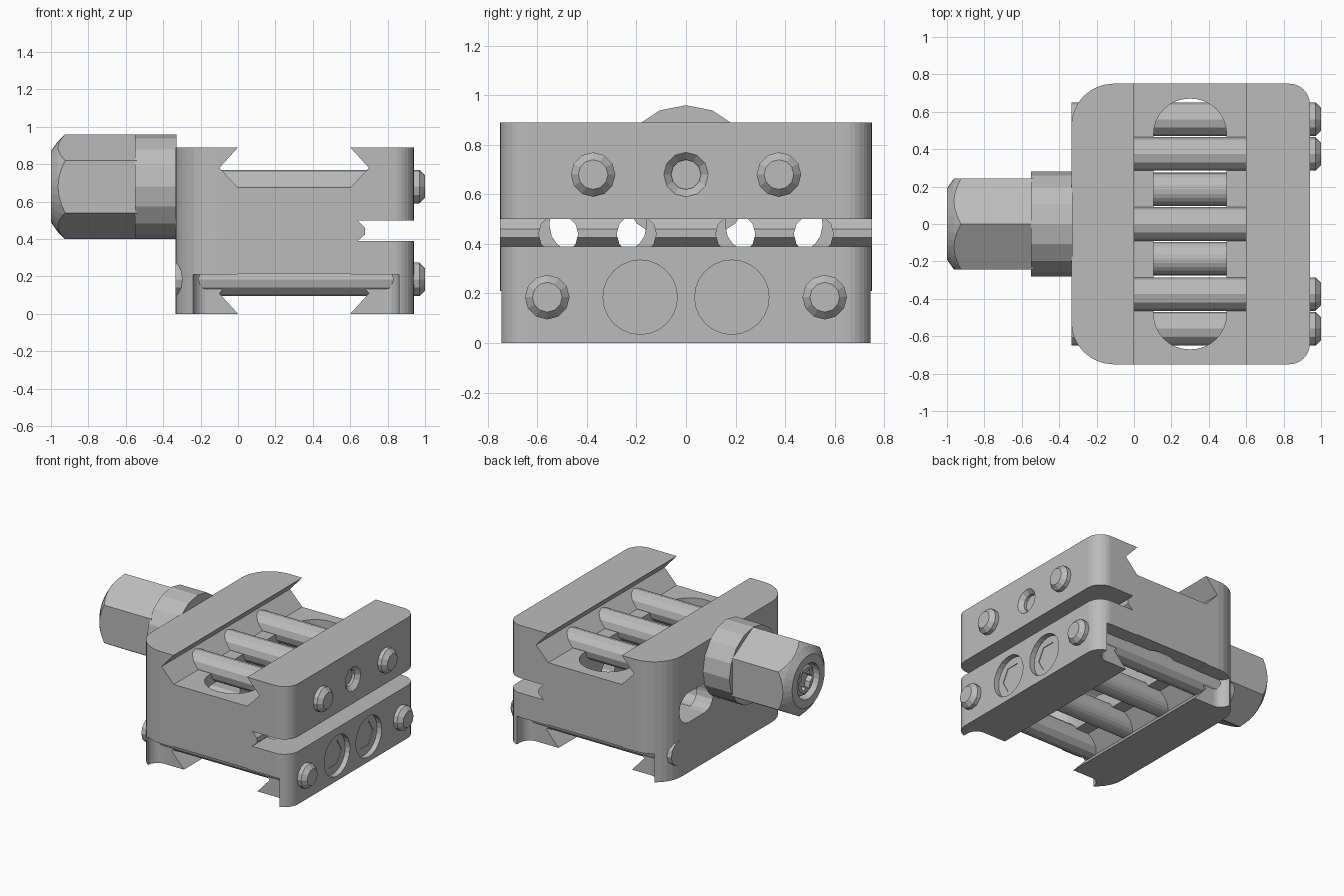
import bpy, bmesh
from math import sin, cos, pi, radians

if "Cube" in bpy.data.objects:
    bpy.data.objects.remove(bpy.data.objects["Cube"], do_unlink=True)

steel = bpy.data.materials.new("plain_grey")
steel.use_nodes = True
GREY = (0.5, 0.5, 0.5, 1)
steel.diffuse_color = GREY
steel.node_tree.nodes["Principled BSDF"].inputs["Base Color"].default_value = GREY


def finish(name, bm):
    bmesh.ops.recalc_face_normals(bm, faces=bm.faces)
    mesh = bpy.data.meshes.new(name)
    bm.to_mesh(mesh)
    bm.free()
    mesh.materials.append(steel)
    ob = bpy.data.objects.new(name, mesh)
    bpy.context.collection.objects.link(ob)
    return ob


def prism(name, points, axis, start, end):
    """Extrude a closed outline along an axis."""
    bm = bmesh.new()
    place = {"x": lambda p, d: (d, p[0], p[1]),
             "y": lambda p, d: (p[0], d, p[1]),
             "z": lambda p, d: (p[0], p[1], d)}[axis]
    a = [bm.verts.new(place(p, start)) for p in points]
    b = [bm.verts.new(place(p, end)) for p in points]
    bm.faces.new(a)
    bm.faces.new(b)
    for i in range(len(a)):
        j = (i + 1) % len(a)
        bm.faces.new((a[i], a[j], b[j], b[i]))
    return finish(name, bm)


def turned(name, profile, y, z, sides=12, phase=0.0):
    """Solid of (x, radius) rings around an axis parallel to x."""
    bm = bmesh.new()
    rings = []
    for x, r in profile:
        rings.append([bm.verts.new((x, y + r * cos(phase + 2 * pi * i / sides),
                                    z + r * sin(phase + 2 * pi * i / sides)))
                      for i in range(sides)])
    bm.faces.new(rings[0])
    bm.faces.new(rings[-1])
    for a, b in zip(rings, rings[1:]):
        for i in range(sides):
            j = (i + 1) % sides
            bm.faces.new((a[i], a[j], b[j], b[i]))
    return finish(name, bm)


def rounded(x0, x1, y0, y1, left, right, steps=8):
    """Rectangle outline with its own corner radius on each side."""
    pts = []
    for cx, cy, r, start in ((x1 - right, y1 - right, right, 0),
                             (x0 + left, y1 - left, left, 90),
                             (x0 + left, y0 + left, left, 180),
                             (x1 - right, y0 + right, right, 270)):
        for i in range(steps + 1):
            a = radians(start + 90 * i / steps)
            pts.append((cx + r * cos(a), cy + r * sin(a)))
    return pts


def boolean(target, cutter, operation="DIFFERENCE"):
    mod = target.modifiers.new("cut", "BOOLEAN")
    mod.operation = operation
    mod.solver = "EXACT"
    mod.object = cutter
    bpy.context.view_layer.objects.active = target
    bpy.ops.object.modifier_apply(modifier=mod.name)
    bpy.data.objects.remove(cutter, do_unlink=True)


UPPER_Z, LOWER_Z, TOP = 0.68, 0.185, 0.89
LEFT_X, RIGHT_X = -0.335, 0.94

# Main block with rounded vertical corners
body = prism("clamp_body", rounded(LEFT_X, RIGHT_X, -0.75, 0.75, 0.225, 0.11), "z", 0, TOP)

# Dovetail channels in the top and the underside
dovetail = [(0.01, -0.01), (0, 0), (-0.1, 0.11), (0, 0.215),
            (0.6, 0.215), (0.7, 0.11), (0.6, 0), (0.59, -0.01)]
boolean(body, prism("lower_channel", dovetail, "y", -1, 1))
boolean(body, prism("upper_channel", [(x, TOP - z) for x, z in dovetail], "y", -1, 1))

# Scooped ends of the lower jaws
for s in (-1, 1):
    outline = [(x, s * y) for x, y in rounded(-0.24, 0.86, 0.63, 1.0, 0.08, 0.08)]
    boolean(body, prism("jaw_scoop", outline, "z", -0.05, 0.21))

# Oblong window between the channels
boolean(body, prism("window", rounded(0.105, 0.495, -0.67, 0.67, 0.19, 0.19), "z", 0.1, 0.8))

# Clamping slit with a ridge at its inner end
boolean(body, prism("slit", [(1.1, 0.39), (0.64, 0.39), (0.68, 0.425), (0.68, 0.46),
                             (0.64, 0.5), (1.1, 0.5)], "y", -1, 1))

# Cross holes and oblong pockets in the plain side
for s in (-1, 1):
    for y in (0.2, 0.515):
        boolean(body, turned("cross_hole", [(-0.2, 0.08), (0.7, 0.08)], s * y, 0.44))
    pocket = [(s * y, z) for y, z in rounded(0.16, 0.55, 0.37, 0.59, 0.1, 0.1, 4)]
    boolean(body, prism("pocket", pocket, "x", -0.5, 0.2))

# Counterbores for the socket screws and the tapered end recess
for y in (-0.185, 0.185):
    boolean(body, turned("counterbore", [(0.9, 0.15), (1.1, 0.15)], y, LOWER_Z, 24))
boolean(body, turned("end_recess", [(0.89, 0.06), (0.91, 0.06), (0.94, 0.09), (1.1, 0.09)], 0, UPPER_Z))

# Round cross bars with chamfered heads
head = [(LEFT_X, 0.09), (0.97, 0.09), (1.0, 0.06)]
for s, side in ((-1, "front"), (1, "back")):
    turned(side + "_upper_bar", head, s * 0.375, UPPER_Z)
    turned(side + "_lower_bar", head, s * 0.56, LOWER_Z)
    # Socket screws
    screw = turned(side + "_socket_screw", [(LEFT_X + 0.01, 0.09), (0.72, 0.09), (0.721, 0.145),
                                            (0.905, 0.145)], s * 0.185, LOWER_Z, 24)
    boolean(screw, turned("hex_socket", [(0.78, 0.1), (1.1, 0.1)], s * 0.185, LOWER_Z, 6))
turned("middle_upper_bar", [(LEFT_X, 0.09), (0.89, 0.09)], 0, UPPER_Z)

# Large clamp nut: round flange, then a chamfered hexagon
turned("nut_flange", [(-0.55, 0.28), (-0.33, 0.28)], 0, UPPER_Z, 16)
nut = turned("hex_nut", [(-1.0, 0.28), (-0.775, 0.28), (-0.54, 0.28)], 0, UPPER_Z, 6, pi / 6)
boolean(nut, turned("nut_chamfer", [(-1.0, 0.19), (-0.965, 0.24), (-0.92, 0.285), (-0.5, 0.285)],
                    0, UPPER_Z, 32), "INTERSECT")
boolean(nut, turned("nut_bore", [(-1.1, 0.13), (-0.93, 0.13)], 0, UPPER_Z, 24))

# Threaded stud end with a star socket
stud = turned("stud_end", [(-0.98, 0.09), (-0.965, 0.11), (-0.92, 0.11)], 0, UPPER_Z, 24)
star = [((0.08 - 0.025 * (i % 2)) * cos(i * pi / 6),
         UPPER_Z + (0.08 - 0.025 * (i % 2)) * sin(i * pi / 6)) for i in range(12)]
boolean(stud, prism("star_socket", star, "x", -1.1, -0.94))
